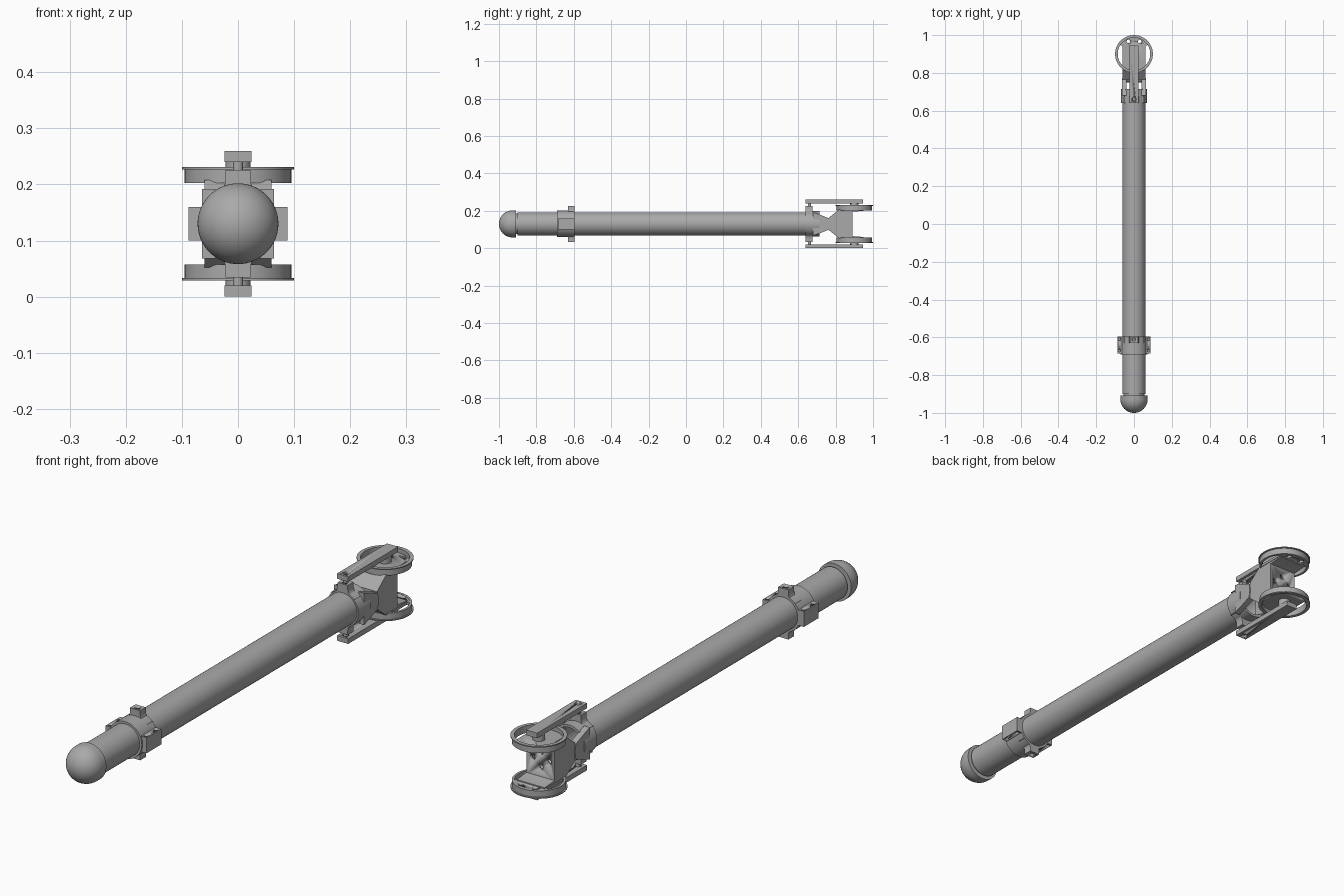
import bpy, bmesh, math
from mathutils import Matrix, Vector

cube = bpy.data.objects.get("Cube")
if cube:
    bpy.data.objects.remove(cube)

ZC = 0.13  # height of the tube axis
grey = bpy.data.materials.new("plain grey")
grey.use_nodes = True
COLOUR = (0.4, 0.4, 0.4, 1)
grey.diffuse_color = COLOUR
grey.node_tree.nodes["Principled BSDF"].inputs["Base Color"].default_value = COLOUR


def finish(name, bm):
    bmesh.ops.recalc_face_normals(bm, faces=bm.faces)
    mesh = bpy.data.meshes.new(name)
    bm.to_mesh(mesh)
    bm.free()
    obj = bpy.data.objects.new(name, mesh)
    bpy.context.collection.objects.link(obj)
    mesh.materials.append(grey)
    bpy.ops.object.select_all(action='DESELECT')
    obj.select_set(True)
    bpy.context.view_layer.objects.active = obj
    bpy.ops.object.shade_smooth_by_angle(angle=math.radians(35))
    return obj


def lathe(name, profile, centre, axis, closed=False, steps=64):
    """Spin (radius, along) points about an axis."""
    bm = bmesh.new()
    side = Vector((1, 0, 0)) if axis.x == 0 else Vector((0, 1, 0))
    verts = [bm.verts.new(centre + side * r + axis * t) for r, t in profile]
    edges = [bm.edges.new(p) for p in zip(verts, verts[1:])]
    if closed:
        edges.append(bm.edges.new((verts[-1], verts[0])))
    bmesh.ops.spin(bm, geom=verts + edges, cent=centre, axis=axis,
                   angle=math.tau, steps=steps)
    bmesh.ops.remove_doubles(bm, verts=bm.verts, dist=1e-5)
    return finish(name, bm)


def prism(name, points, start, end, place):
    """Extrude a flat outline; place(a, b, depth) gives the position."""
    bm = bmesh.new()
    face = bm.faces.new([bm.verts.new(place(a, b, start)) for a, b in points])
    out = bmesh.ops.extrude_face_region(bm, geom=[face])
    shift = Vector(place(0, 0, end)) - Vector(place(0, 0, start))
    bmesh.ops.translate(bm, vec=shift, verts=[v for v in out["geom"]
                                              if isinstance(v, bmesh.types.BMVert)])
    return finish(name, bm)


def box(name, x, y, z):
    return prism(name, [(x[0], y[0]), (x[1], y[0]), (x[1], y[1]), (x[0], y[1])],
                 z[0], z[1], lambda a, b, d: (a, b, d))


def drill(obj, spots, radius, axis):
    """Cut round holes along the given axis."""
    bm = bmesh.new()
    turn = axis.to_track_quat('Z', 'Y').to_matrix().to_4x4()
    for spot in spots:
        bmesh.ops.create_cone(bm, cap_ends=True, segments=20, radius1=radius,
                              radius2=radius, depth=0.1,
                              matrix=Matrix.Translation(spot) @ turn)
    cutter = finish(obj.name + "_cutter", bm)
    cutter.hide_render = True
    mod = obj.modifiers.new("holes", 'BOOLEAN')
    mod.operation, mod.object, mod.solver = 'DIFFERENCE', cutter, 'EXACT'
    bpy.context.view_layer.objects.active = obj
    bpy.ops.object.modifier_apply(modifier=mod.name)
    bpy.data.objects.remove(cutter)


X, Y, Z = Vector((1, 0, 0)), Vector((0, 1, 0)), Vector((0, 0, 1))
axis_point = Vector((0, 0, ZC))

# Main tube and rounded foot
lathe("main_tube", [(0.062, -0.9), (0.062, 0.7), (0.055, 0.7), (0.055, -0.9)],
      axis_point, Y, True)
lathe("foot_neck", [(0, -0.93), (0.055, -0.93), (0.055, -0.88), (0, -0.88)], axis_point, Y)
dome = [(0.072 * math.sin(a * math.pi / 32), -0.928 - 0.072 * math.cos(a * math.pi / 32))
        for a in range(17)]
lathe("foot_dome", dome + [(0.072, -0.908), (0.05, -0.908)], axis_point, Y)

# Clamp collars
for name, start, end, r in (("front_collar", -0.69, -0.595, 0.071),
                            ("rear_collar", 0.64, 0.715, 0.068)):
    lathe(name, [(r, start), (r, end), (0.058, end), (0.058, start)], axis_point, Y, True)

# Flared bosses above and below each collar
flare = [(0.022 + 0.03 * (1 - math.sin(a * math.pi / 12)),
          0.05 + 0.03 * (1 - math.cos(a * math.pi / 12))) for a in range(7)]
outline = flare + [(0.022, 0.096)]
outline = outline + [(-x, z) for x, z in reversed(outline)]
for side, s in (("top", 1), ("bottom", -1)):
    for name, start, end in (("front", -0.63, -0.595), ("rear", 0.64, 0.675)):
        boss = prism(f"{name}_{side}_boss", outline, start, end,
                     lambda a, b, d: (a, d, ZC + s * b))
        drill(boss, [Vector((0, (start + end) / 2, ZC + s * 0.13))], 0.008, Z)

# Side ears of the front collar, each drilled and slotted
for side, s in (("left", 1), ("right", -1)):
    x = sorted((s * 0.064, s * 0.088))
    ear = box(f"{side}_ear", x, (-0.685, -0.595), (0.1, 0.16))
    drill(ear, [Vector((s * 0.077, y, z)) for y in (-0.67, -0.61)
                for z in (0.1, 0.16)], 0.007, Z)

# Tapered hinge cheeks on the rear collar, with the hinge pin
for side, s in (("left", 1), ("right", -1)):
    prism(f"{side}_hinge_cheek",
          [(0.68, 0.062), (0.715, 0.05), (0.765, 0.03), (0.77, 0),
           (0.765, -0.03), (0.715, -0.05), (0.68, -0.062)],
          s * 0.04, s * 0.064, lambda a, b, d: (d, a, ZC + b))
lathe("hinge_pin", [(0, -0.06), (0.026, -0.06), (0.026, 0.06), (0, 0.06)],
      Vector((0, 0.775, ZC)), X, steps=32)

# Forked bracket: drilled back wall, spreading arms, side gussets
wall = box("bracket_wall", (-0.06, 0.06), (0.875, 0.89), (0.055, 0.205))
drill(wall, [Vector((x, 0.88, z)) for x, z in
             ((-0.035, ZC), (0.035, ZC), (0, 0.16), (0, 0.1))], 0.011, Y)
for side, s in (("top", 1), ("bottom", -1)):
    prism(f"{side}_bracket_arm",
          [(0.765, 0.012), (0.83, 0.06), (0.95, 0.07), (0.95, 0.078),
           (0.82, 0.078), (0.765, 0.034)],
          -0.06, 0.06, lambda a, b, d: (d, a, ZC + s * b))
for side, s in (("left", 1), ("right", -1)):
    prism(f"{side}_gusset",
          [(0.77, -0.025), (0.83, -0.07), (0.88, -0.07), (0.88, 0.07),
           (0.83, 0.07), (0.77, 0.025)],
          s * 0.052, s * 0.06, lambda a, b, d: (d, a, ZC + b))

# Pulley wheels: flanged rim, part-open floor, hub, link bar and pins
floor = []
for i in range(64):
    a = math.tau * i / 64
    x, y = 0.091 * math.cos(a), 0.091 * math.sin(a)
    floor.append((x if y > 0.05 else max(-0.062, min(0.062, x)), 0.9 + y))
for side, s in (("top", 1), ("bottom", -1)):
    centre = Vector((0, 0.9, ZC))
    lathe(f"{side}_wheel_rim",
          [(0.086, s * 0.073), (0.095, s * 0.073), (0.095, s * 0.097),
           (0.1, s * 0.097), (0.1, s * 0.101), (0.086, s * 0.101)], centre, Z, True)
    disc = prism(f"{side}_wheel_floor", floor, s * 0.074, s * 0.084,
                 lambda a, b, d: (a, b, ZC + d))
    drill(disc, [Vector((x, 0.967, ZC + s * 0.08)) for x in (-0.03, 0.03)], 0.009, Z)
    lathe(f"{side}_hub", [(0, s * 0.078), (0.022, s * 0.078), (0.022, s * 0.112),
                          (0, s * 0.112)], centre, Z, steps=32)
    bar = box(f"{side}_link_bar", (-0.024, 0.024), (0.64, 0.945),
              sorted((ZC + s * 0.11, ZC + s * 0.13)))
    drill(bar, [Vector((0, 0.66, ZC + s * 0.12))], 0.012, Z)
    lathe(f"{side}_link_pin", [(0, s * 0.09), (0.009, s * 0.09), (0.009, s * 0.124),
                               (0, s * 0.124)], Vector((0, 0.66, ZC)), Z, steps=24)
